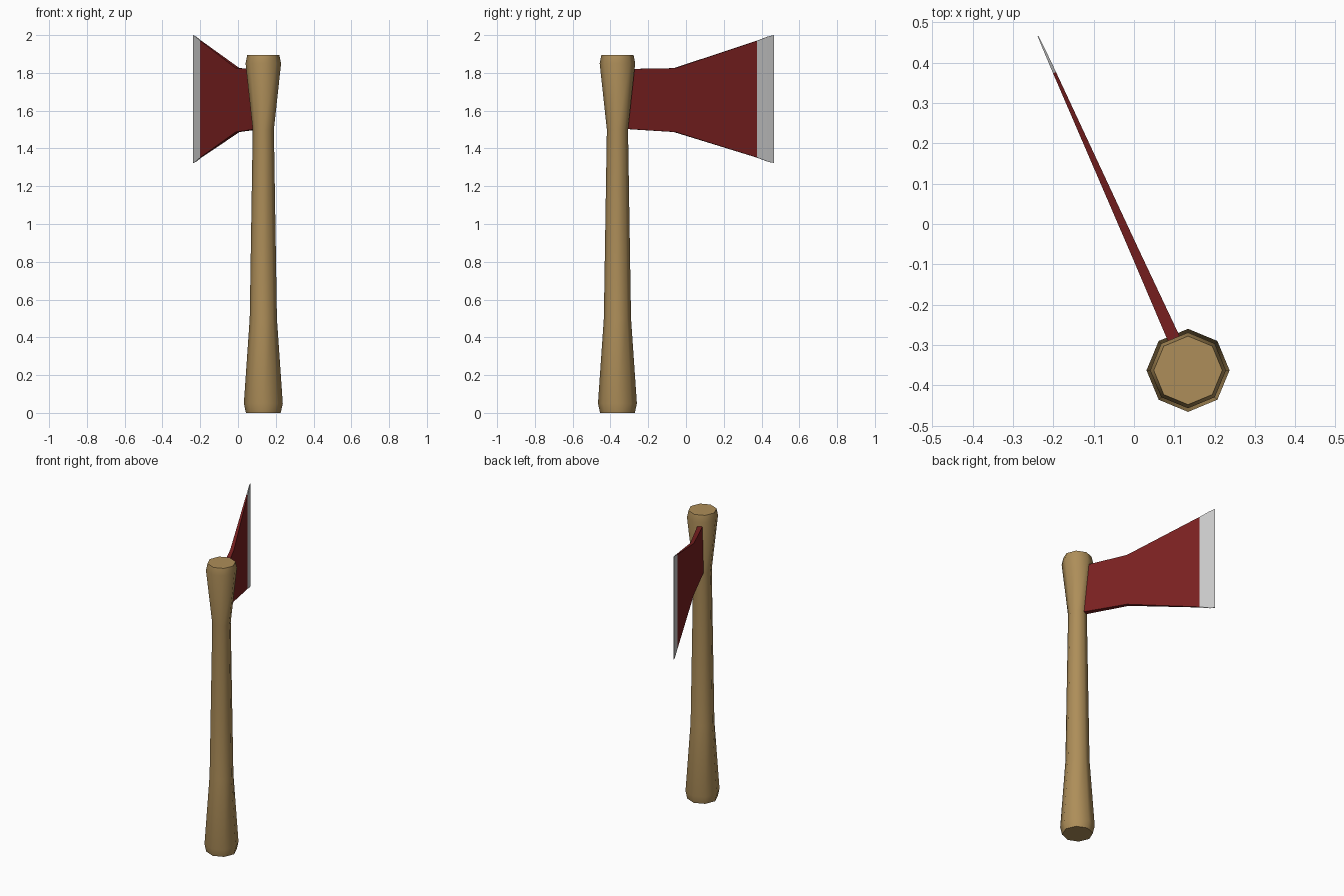
import bpy, bmesh, math
from mathutils import Vector

if "Cube" in bpy.data.objects:
    bpy.data.objects.remove(bpy.data.objects["Cube"])

CENTRE = Vector((0.134, -0.363, 0))
OUT = Vector((-0.409, 0.912, 0)).normalized()   # direction the blade points
SIDE = Vector((-OUT.y, OUT.x, 0))


def material(name, colour):
    m = bpy.data.materials.new(name)
    m.diffuse_color = (*colour, 1)
    m.use_nodes = True
    m.node_tree.nodes["Principled BSDF"].inputs["Base Color"].default_value = m.diffuse_color
    return m


def loft(name, rings, mat, angle):
    """Skin a list of equal-sized point rings and cap both ends."""
    bm = bmesh.new()
    loops = [[bm.verts.new(p) for p in ring] for ring in rings]
    n = len(loops[0])
    for a, b in zip(loops, loops[1:]):
        for i in range(n):
            j = (i + 1) % n
            bm.faces.new((a[i], a[j], b[j], b[i]))
    bm.faces.new(loops[0][::-1])
    bm.faces.new(loops[-1])
    bmesh.ops.recalc_face_normals(bm, faces=bm.faces)
    mesh = bpy.data.meshes.new(name)
    bm.to_mesh(mesh)
    bm.free()
    mesh.materials.append(mat)
    ob = bpy.data.objects.new(name, mesh)
    bpy.context.collection.objects.link(ob)
    bpy.ops.object.select_all(action='DESELECT')
    ob.select_set(True)
    bpy.context.view_layer.objects.active = ob
    bpy.ops.object.shade_smooth_by_angle(angle=math.radians(angle))
    return ob


def octagon(z, r):
    return [CENTRE + Vector((r * math.cos(k * math.pi / 4), r * math.sin(k * math.pi / 4), z))
            for k in range(8)]


def section(d, low, high, half):
    """Thin upright rectangle across the blade at distance d from the handle axis."""
    return [CENTRE + OUT * d + SIDE * s * half + Vector((0, 0, z))
            for s, z in ((-1, low), (1, low), (1, high), (-1, high))]


# Wooden handle, flared at both ends
loft("handle", [octagon(z, r) for z, r in (
    (0, 0.092), (0.05, 0.103), (0.5, 0.072), (1.5, 0.056), (1.85, 0.094), (1.895, 0.085))],
    material("wood", (0.42, 0.27, 0.10)), 65)

# Painted blade body, flaring outwards from the handle
loft("blade", [section(*s) for s in (
    (0.02, 1.505, 1.82, 0.017), (0.332, 1.487, 1.825, 0.011), (0.809, 1.352, 1.97, 0.004))],
    material("red_paint", (0.20, 0.015, 0.015)), 30)

# Bare metal cutting edge
loft("cutting_edge", [section(*s) for s in (
    (0.809, 1.352, 1.97, 0.004), (0.875, 1.329, 1.993, 0.0025), (0.909, 1.323, 2.0, 0.001))],
    material("steel", (0.6, 0.6, 0.6)), 30)
